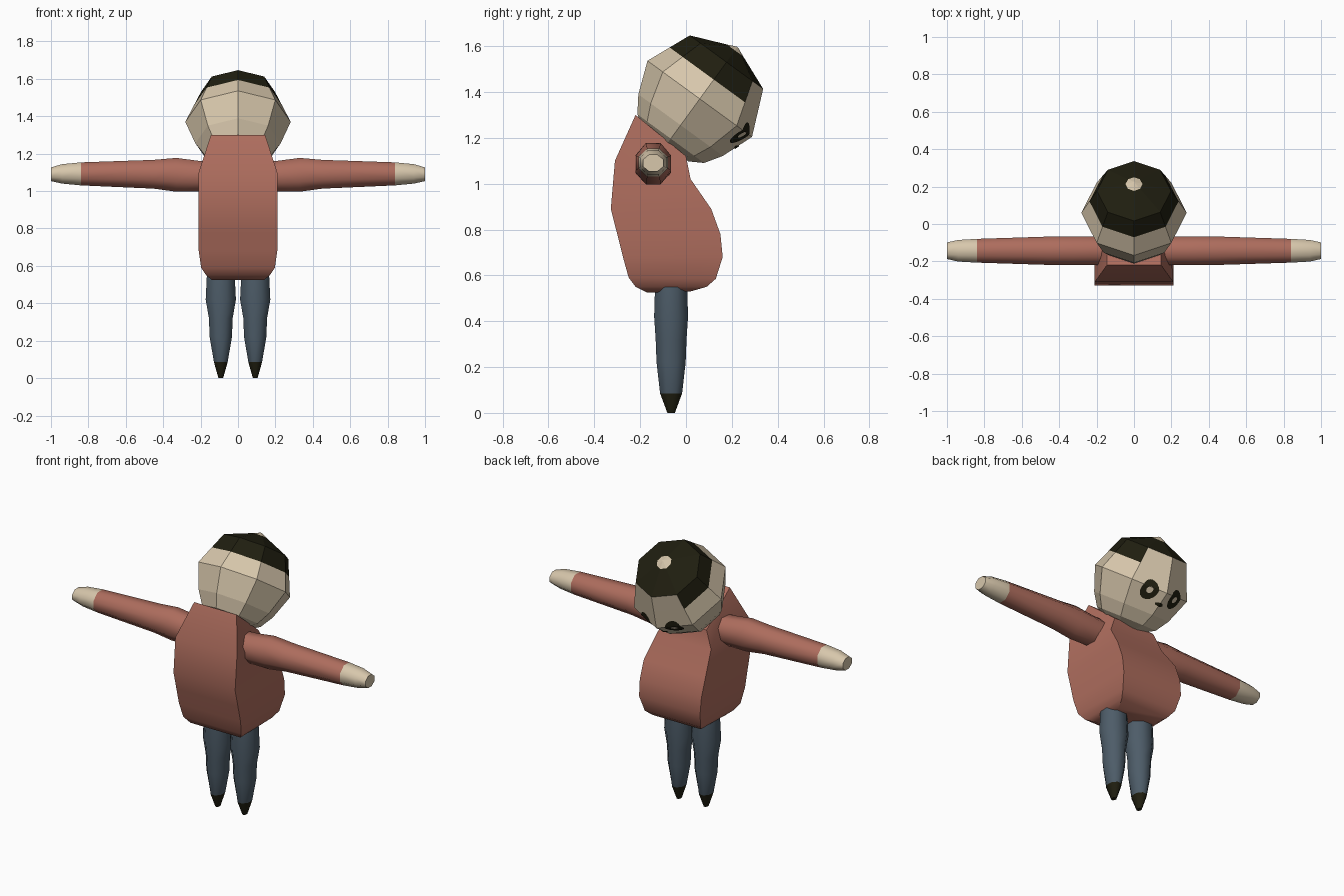
import bpy, bmesh, math
from mathutils import Vector
from mathutils.bvhtree import BVHTree

if "Cube" in bpy.data.objects:
    bpy.data.objects.remove(bpy.data.objects["Cube"])


def material(name, rgb):
    m = bpy.data.materials.new(name)
    m.diffuse_color = (*rgb, 1)
    m.use_nodes = True
    m.node_tree.nodes["Principled BSDF"].inputs["Base Color"].default_value = m.diffuse_color
    return m


SKIN = material("pale skin", (0.68, 0.57, 0.41))
SHIRT = material("rust shirt", (0.42, 0.152, 0.11))
PANTS = material("slate trousers", (0.075, 0.108, 0.14))
DARK = material("dark brown", (0.014, 0.013, 0.005))


def finish(name, bm, mats, smooth=None):
    mesh = bpy.data.meshes.new(name)
    bm.to_mesh(mesh)
    bm.free()
    obj = bpy.data.objects.new(name, mesh)
    bpy.context.collection.objects.link(obj)
    for m in mats:
        mesh.materials.append(m)
    if smooth:
        bpy.ops.object.select_all(action='DESELECT')
        obj.select_set(True)
        bpy.context.view_layer.objects.active = obj
        bpy.ops.object.shade_smooth_by_angle(angle=math.radians(smooth))
    return obj


def loft(name, rings, mats, rule=None, smooth=None):
    """Skin a list of rings; rule(ring, side) gives the material index."""
    bm = bmesh.new()
    vr = [[bm.verts.new(p) for p in r] for r in rings]
    n = len(rings[0])
    for i in range(len(vr) - 1):
        for k in range(n):
            j = (k + 1) % n
            f = bm.faces.new((vr[i][k], vr[i][j], vr[i + 1][j], vr[i + 1][k]))
            f.material_index = rule(i, k) if rule else 0
    for r, i in ((vr[0], 0), (vr[-1], len(vr) - 2)):
        f = bm.faces.new(r)
        f.material_index = rule(i, 0) if rule else 0
    bmesh.ops.recalc_face_normals(bm, faces=bm.faces)
    return finish(name, bm, mats, smooth)


def circle(ra, rb, offset=0.5, n=8):
    return [(ra * math.cos((k + offset) * 2 * math.pi / n),
             rb * math.sin((k + offset) * 2 * math.pi / n)) for k in range(n)]


# Torso: rectangular sections (back y, z, front y, z, back width, front width)
sections = [
    (-0.17, 0.525, 0.02, 0.53, 0.14, 0.13),
    (-0.22, 0.55, 0.09, 0.55, 0.17, 0.165),
    (-0.25, 0.59, 0.13, 0.585, 0.197, 0.19),
    (-0.275, 0.68, 0.16, 0.68, 0.21, 0.208),
    (-0.30, 0.78, 0.15, 0.78, 0.21, 0.21),
    (-0.328, 0.89, 0.11, 0.89, 0.21, 0.21),
    (-0.31, 1.10, 0.02, 1.02, 0.21, 0.185),
    (-0.22, 1.30, 0.0, 1.12, 0.145, 0.14),
]
loft("torso", [[(-wb, yb, zb), (wb, yb, zb), (wf, yf, zf), (-wf, yf, zf)]
               for yb, zb, yf, zf, wb, wf in sections], [SHIRT], smooth=35)

# Arms with hands: x, centre z, half depth, half height
arm = [(0.12, 1.08, 0.08, 0.08), (0.21, 1.08, 0.08, 0.085),
       (0.33, 1.087, 0.08, 0.094), (0.45, 1.09, 0.079, 0.08),
       (0.84, 1.092, 0.066, 0.064), (0.94, 1.092, 0.06, 0.054),
       (1.0, 1.09, 0.046, 0.038)]
# Legs with shoes: z, half width, half depth
leg = [(0.0, 0.013, 0.017), (0.085, 0.038, 0.05), (0.22, 0.062, 0.066),
       (0.32, 0.066, 0.07), (0.42, 0.084, 0.077), (0.58, 0.076, 0.072)]
for side, s in (("left", -1), ("right", 1)):
    loft(side + "_arm", [[(s * x, -0.143 + a, z + b)
                          for a, b in circle(ry * 1.04, rz * 1.04)]
                         for x, z, ry, rz in arm],
         [SHIRT, SKIN], lambda i, k: int(i >= 4), smooth=50)
    loft(side + "_leg", [[(s * 0.092 + a, -0.065 + b, z)
                          for a, b in circle(rx * 1.04, ry * 1.04)]
                         for z, rx, ry in leg],
         [PANTS, DARK], lambda i, k: int(i == 0), smooth=50)

# Head: eight-sided ball on an axis leaning forward
C = Vector((0, 0.06, 1.37))
UP = Vector((0, 0.59, 0.81)).normalized()
FWD = Vector((0, UP.z, -UP.y))


def head_point(x, v, u):
    return C + Vector((x, 0, 0)) + FWD * v + UP * u


levels = [(-0.25, 0.12), (-0.215, 0.18), (-0.142, 0.228), (0, 0.282),
          (0.104, 0.238), (0.198, 0.198), (0.261, 0.045), (0.279, 0.004)]


def hair_rule(i, k):
    forehead = k in (1, 2)          # the two sides beside the face direction
    return int(i == 5 or (i == 4 and not forehead))


head = loft("head", [[head_point(a, b, u) for a, b in circle(r, r, 0)]
                     for u, r in levels], [SKIN, DARK], hair_rule)

# Face details: thin patches laid on the head surface
tree = BVHTree.FromPolygons([v.co.copy() for v in head.data.vertices],
                            [list(p.vertices) for p in head.data.polygons])


def patch(name, x, u, radii, n=20):
    """Ring between the first and last (half width, half height) pair."""
    bm = bmesh.new()
    rows = []
    for a, b in radii:
        row = []
        for p, q in circle(a, b, 0, n):
            hit = tree.ray_cast(head_point(x + p, 0.6, u + q), -FWD)[0]
            row.append(bm.verts.new(hit + FWD * 0.004))
        rows.append(row)
    for r0, r1 in zip(rows, rows[1:]):
        for k in range(n):
            j = (k + 1) % n
            f = bm.faces.new((r0[k], r1[k], r1[j], r0[j]))
            f.normal_update()
            if f.normal.dot(FWD) < 0:
                f.normal_flip()
    finish(name, bm, [DARK])


for side, s in (("left", -1), ("right", 1)):
    patch(side + "_eye", s * 0.09, -0.018,
          [(0.017, 0.02), (0.026, 0.03), (0.036, 0.044), (0.046, 0.058)])
patch("mouth", 0, -0.075, [(0.002, 0.001), (0.014, 0.006), (0.028, 0.011)])
